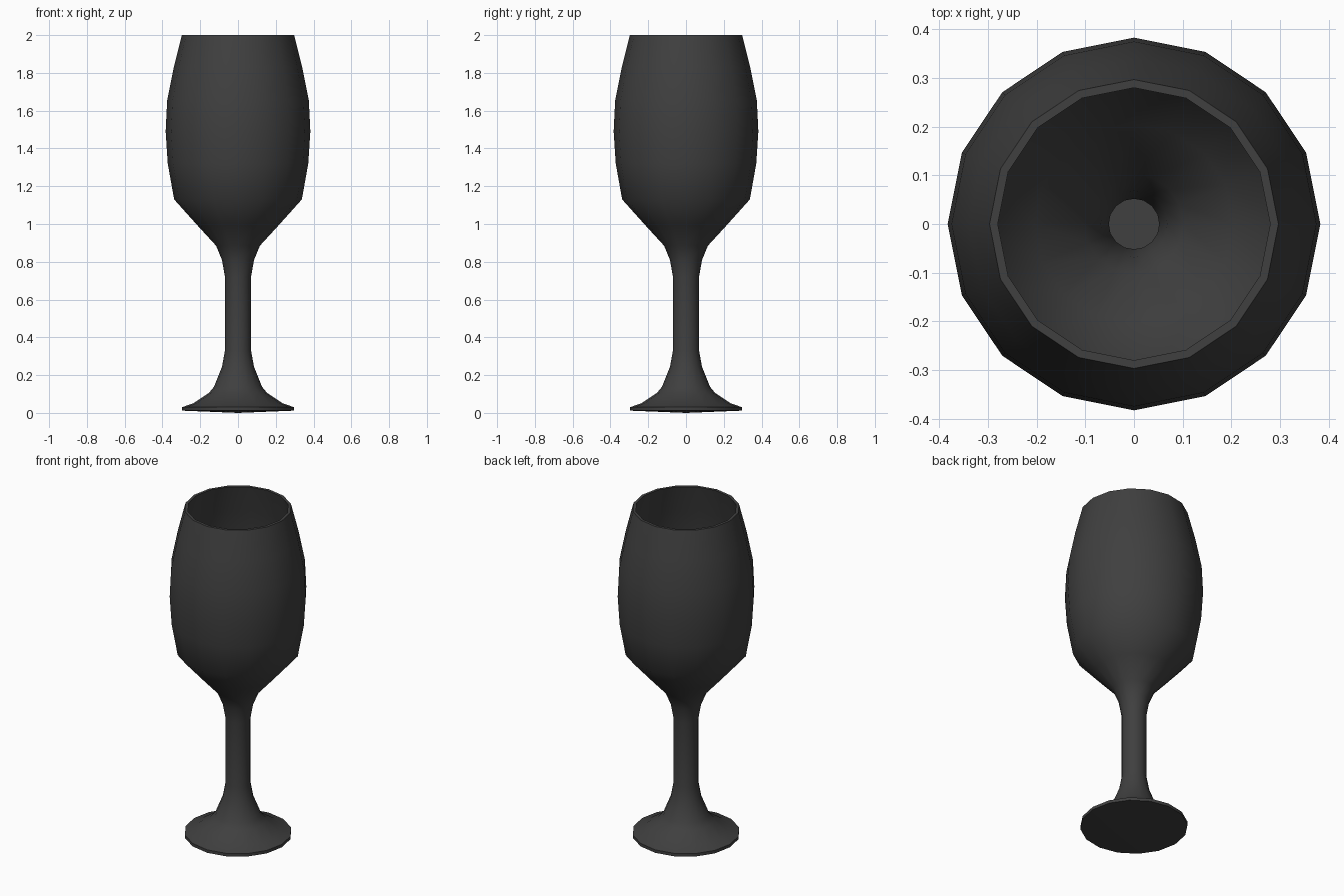
import bpy
import bmesh
import math
from mathutils import Vector

cube = bpy.data.objects.get("Cube")
if cube:
    bpy.data.objects.remove(cube, do_unlink=True)

SIDES = 16
WALL = 0.017

# Colour
glass = bpy.data.materials.new("charcoal grey")
glass.use_nodes = True
glass.diffuse_color = (0.05, 0.05, 0.05, 1)
glass.node_tree.nodes["Principled BSDF"].inputs["Base Color"].default_value = (0.05, 0.05, 0.05, 1)

# Foot: shallow underside, thin edge, flare up to the stem
foot = [(0, 0), (0.297, 0.012), (0.297, 0.03), (0.238, 0.05),
        (0.155, 0.105), (0.127, 0.138), (0.085, 0.243)]
# Stem and bowl, bottom to rim
stem = [(0.069, 0.33), (0.069, 0.72)]
bowl = [(0.085, 0.81), (0.116, 0.885), (0.217, 0.995), (0.338, 1.13),
        (0.372, 1.32), (0.383, 1.49), (0.375, 1.655), (0.34, 1.83), (0.297, 2.0)]


def inset(points, distance):
    """Shift a profile towards the axis along its normals."""
    pts = [Vector(p) for p in points]
    out = []
    for i, p in enumerate(pts):
        d = (pts[min(i + 1, len(pts) - 1)] - pts[max(i - 1, 0)]).normalized()
        out.append(p + Vector((-d.y, d.x)) * distance)
    out[-1] = pts[-1] - Vector((distance, 0))
    return [tuple(p) for p in out]


def lathe(name, profile):
    """Turn a profile around the z axis into a closed mesh."""
    bm = bmesh.new()
    verts = [bm.verts.new((r, 0, z)) for r, z in profile]
    edges = [bm.edges.new(pair) for pair in zip(verts, verts[1:])]
    bmesh.ops.spin(bm, geom=verts + edges, cent=(0, 0, 0), axis=(0, 0, 1),
                   angle=math.tau, steps=SIDES)
    bmesh.ops.remove_doubles(bm, verts=bm.verts[:], dist=0.0005)
    bmesh.ops.recalc_face_normals(bm, faces=bm.faces[:])
    mesh = bpy.data.meshes.new(name)
    bm.to_mesh(mesh)
    bm.free()
    mesh.materials.append(glass)
    obj = bpy.data.objects.new(name, mesh)
    bpy.context.collection.objects.link(obj)
    bpy.ops.object.select_all(action="DESELECT")
    obj.select_set(True)
    bpy.context.view_layer.objects.active = obj
    bpy.ops.object.shade_smooth_by_angle(angle=math.radians(40))
    return obj


# Hollow goblet: outer skin up to the rim, then the inner skin down the stem
inner = inset(stem[1:] + bowl, WALL)
well = [(0.052, 0.72), (0.052, 0.03), (0, 0.03)]
lathe("goblet", foot + stem + bowl + inner[:0:-1] + well)
